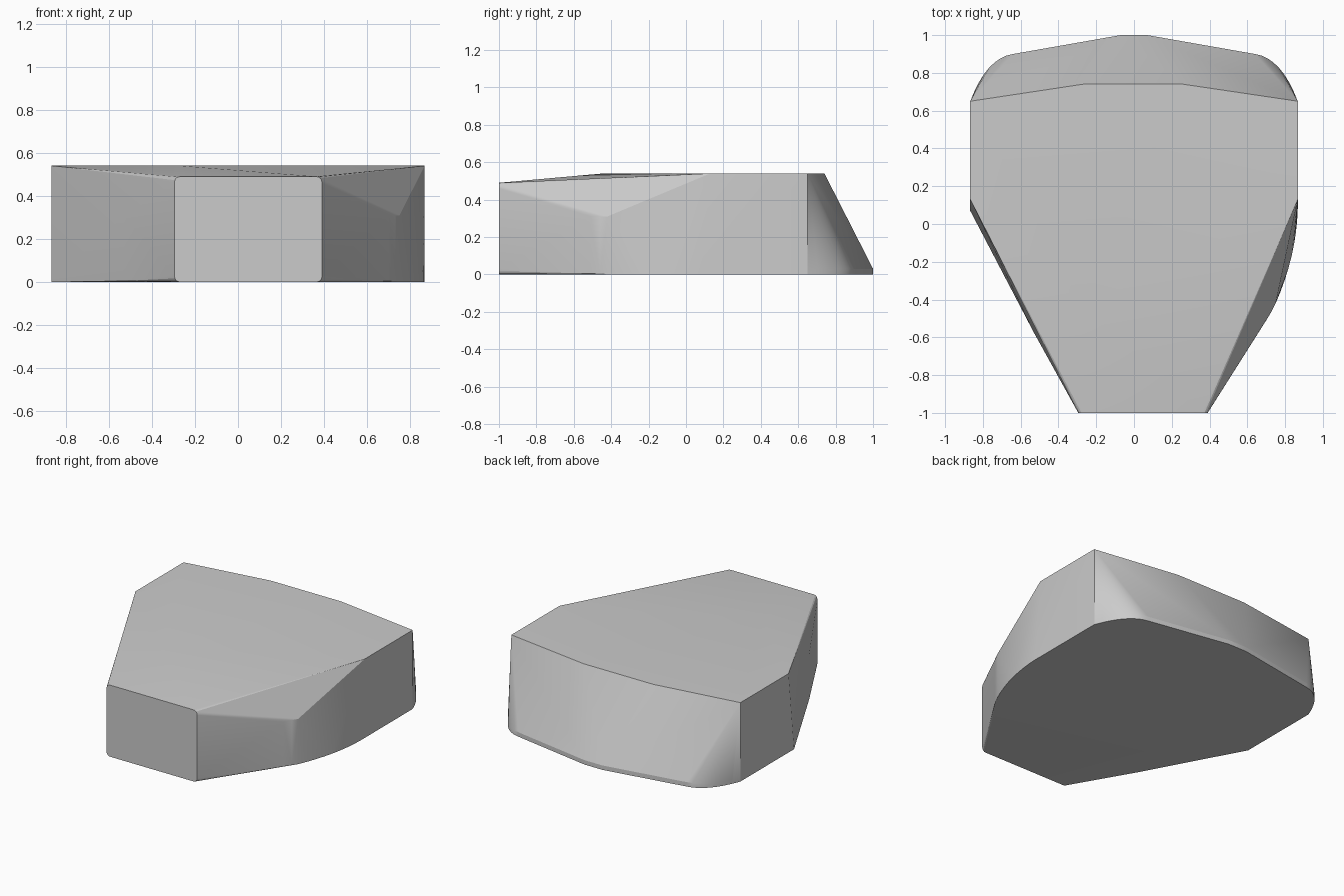
import bpy
import bmesh
import math
from mathutils import Vector

cube = bpy.data.objects.get("Cube")
if cube:
    bpy.data.objects.remove(cube, do_unlink=True)


def arc(a, ctrl, b, n):
    """Points on a quadratic curve from a to b."""
    a, ctrl, b = Vector(a), Vector(ctrl), Vector(b)
    return [a * (1 - t) ** 2 + ctrl * 2 * t * (1 - t) + b * t * t
            for t in (i / n for i in range(n + 1))]


points = []

# Flat top plateau
top = 0.54
for x, y in [(-0.27, -0.44), (0.867, 0.13), (0.867, 0.65), (0.26, 0.74),
             (-0.27, 0.74), (-0.867, 0.65), (-0.867, 0.13)]:
    points.append((x, y, top))

# Front face: rounded rectangle
left, right, height, r = -0.295, 0.39, 0.49, 0.03
for x, sx in ((left, 1), (right, -1)):
    for z, sz in ((0, 1), (height, -1)):
        points += arc((x, -1, z + sz * r), (x, -1, z), (x + sx * r, -1, z), 4)

# Side shoulders, upright creases dropping to the base
for x, y in [(0.70, -0.51), (0.73, -0.46), (0.75, -0.42), (-0.53, -0.575)]:
    points += [(x, y, 0.31), (x, y, 0.005)]

# Base outline: bulging side, straight side, rounded back corners
base = arc((0.75, -0.42, 0), (0.86, -0.17, 0), (0.867, 0.08, 0), 8)
base += [Vector((-0.867, 0.07, 0))]
for s in (-1, 1):
    base += arc((s * 0.867, 0.65, 0), (s * 0.78, 0.88, 0), (s * 0.64, 0.90, 0), 8)
    base += [Vector((s * 0.07, 1.0, 0))]
for p in base:
    points.append(p)
    points.append(p + Vector((0, 0, 0.03 if p.y > 0.66 else 0.005)))

# Hull of all corners
bm = bmesh.new()
for p in points:
    bm.verts.new(p)
bmesh.ops.remove_doubles(bm, verts=bm.verts[:], dist=0.001)
hull = bmesh.ops.convex_hull(bm, input=bm.verts[:])
loose = {g for g in hull["geom_interior"] + hull["geom_unused"]
         if isinstance(g, bmesh.types.BMVert)}
bmesh.ops.delete(bm, geom=list(loose), context="VERTS")
bmesh.ops.dissolve_limit(bm, angle_limit=math.radians(0.5),
                         verts=bm.verts[:], edges=bm.edges[:])
bmesh.ops.recalc_face_normals(bm, faces=bm.faces[:])
mesh = bpy.data.meshes.new("stone_block")
bm.to_mesh(mesh)
bm.free()
stone = bpy.data.objects.new("stone_block", mesh)
bpy.context.collection.objects.link(stone)

# Single grey colour
grey = bpy.data.materials.new("stone_grey")
grey.use_nodes = True
colour = (0.6, 0.6, 0.6, 1)
grey.diffuse_color = colour
grey.node_tree.nodes["Principled BSDF"].inputs["Base Color"].default_value = colour
mesh.materials.append(grey)

# Soft shading on rounded corners only
bpy.ops.object.select_all(action="DESELECT")
stone.select_set(True)
bpy.context.view_layer.objects.active = stone
bpy.ops.object.shade_smooth_by_angle(angle=math.radians(18))
